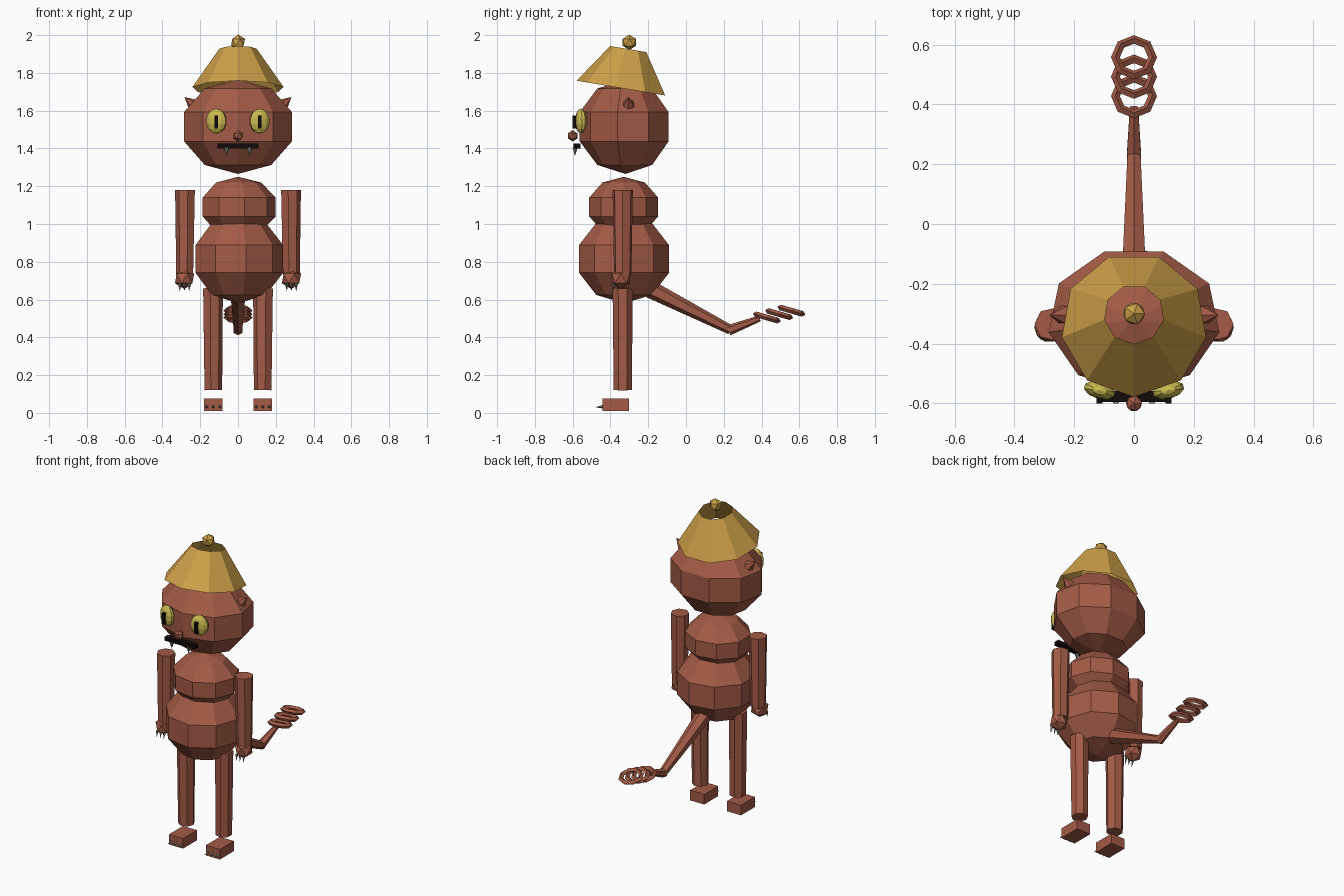
import bpy
import math
from mathutils import Vector, Matrix

if "Cube" in bpy.data.objects:
    bpy.data.objects.remove(bpy.data.objects["Cube"])


def material(name, rgb):
    m = bpy.data.materials.new(name)
    m.use_nodes = True
    color = (*rgb, 1)
    m.diffuse_color = color
    m.node_tree.nodes["Principled BSDF"].inputs["Base Color"].default_value = color
    return m


fur = material("red brown", (0.37, 0.105, 0.062))
gold = material("gold", (0.61, 0.35, 0.065))
yellow = material("eye yellow", (0.6, 0.5, 0.08))
black = material("black", (0.006, 0.003, 0.003))
claw_grey = material("claw grey", (0.2, 0.22, 0.2))


def finish(name, mat):
    ob = bpy.context.object
    ob.name = name
    ob.data.materials.clear()
    ob.data.materials.append(mat)
    return ob


def ball(name, mat, loc, size, segments=9, rings=5, turn=0):
    bpy.ops.mesh.primitive_uv_sphere_add(segments=segments, ring_count=rings, radius=1)
    ob = finish(name, mat)
    ob.data.transform(Matrix.Rotation(turn, 4, "Z"))
    ob.location, ob.scale = loc, size
    return ob


def knob(name, mat, loc, radius, detail=1):
    bpy.ops.mesh.primitive_ico_sphere_add(subdivisions=detail, radius=radius, location=loc)
    return finish(name, mat)


def taper(name, mat, start, end, r1, r2, sides=7, fill="NGON"):
    start, end = Vector(start), Vector(end)
    axis = end - start
    bpy.ops.mesh.primitive_cone_add(vertices=sides, radius1=r1, radius2=r2, depth=axis.length,
                                    end_fill_type=fill, location=(start + end) / 2)
    ob = finish(name, mat)
    ob.rotation_euler = axis.to_track_quat("Z", "Y").to_euler()
    return ob


def box(name, mat, loc, size):
    bpy.ops.mesh.primitive_cube_add(size=1, location=loc)
    ob = finish(name, mat)
    ob.scale = size
    return ob


# Head and two-part body
ball("head", fur, (0, -0.32, 1.515), (0.305, 0.255, 0.25), turn=math.pi)
ball("chest", fur, (0, -0.33, 1.09), (0.21, 0.195, 0.16), turn=-math.pi / 2)
ball("belly", fur, (0, -0.328, 0.815), (0.252, 0.255, 0.235), turn=-math.pi / 2)

# Tilted open hat with a bobble
hat = taper("hat", gold, (0, 0, -0.105), (0, 0, 0.105), 0.245, 0.1, 9, "NOTHING")
hat.data.transform(Matrix.Rotation(-math.pi, 4, "Z"))
hat.location = (0, -0.32, 1.822)
hat.rotation_euler = (math.radians(-9.5), 0, 0)
knob("hat_bobble", gold, (0, -0.3, 1.962), 0.041)

# Face
knob("nose", fur, (0, -0.6, 1.467), 0.03)
box("mouth", black, (0, -0.577, 1.413), (0.215, 0.036, 0.024))

# Paired parts
for side, s in (("left", 1), ("right", -1)):
    eye = ball(side + "_eye", yellow, (s * 0.115, -0.556, 1.545), (0.056, 0.03, 0.066), 10, 7)
    eye.rotation_euler.z = s * math.radians(15)
    box(side + "_pupil", black, (s * 0.115, -0.587, 1.54), (0.02, 0.026, 0.07))
    taper(side + "_fang", claw_grey, (s * 0.06, -0.588, 1.405), (s * 0.06, -0.588, 1.36),
          0.015, 0, 5)
    taper(side + "_ear", fur, (s * 0.235, -0.305, 1.63), (s * 0.283, -0.305, 1.672), 0.035, 0, 6)

    # Arm, hand and claws
    taper(side + "_arm", fur, (s * 0.278, -0.335, 1.18), (s * 0.28, -0.335, 0.73), 0.055, 0.047)
    knob(side + "_hand", fur, (s * 0.283, -0.345, 0.712), 0.057)
    for k in (-1, 0, 1):
        x = s * 0.283 + k * 0.025
        taper(side + "_hand_claw", claw_grey, (x, -0.38, 0.685), (x, -0.388, 0.645), 0.01, 0, 4)

    # Leg, foot and claws
    taper(side + "_leg", fur, (s * 0.135, -0.335, 0.66), (s * 0.133, -0.335, 0.12), 0.055, 0.049)
    box(side + "_foot", fur, (s * 0.131, -0.372, 0.043), (0.1, 0.142, 0.065))
    for k in (-1, 0, 1):
        x = s * 0.131 + k * 0.035
        taper(side + "_foot_claw", claw_grey, (x, -0.435, 0.033), (x, -0.478, 0.03), 0.011, 0, 4)

# Bent tail ending in three tilted rings
taper("tail_base", fur, (0, -0.19, 0.655), (0, 0.235, 0.44), 0.047, 0.025, 6)
taper("tail_end", fur, (0, 0.225, 0.437), (0, 0.39, 0.5), 0.028, 0.016, 6)
for i in range(3):
    bpy.ops.mesh.primitive_torus_add(major_segments=8, minor_segments=4, major_radius=0.062,
                                     minor_radius=0.015,
                                     location=(0, 0.428 + 0.065 * i, 0.505 + 0.018 * i),
                                     rotation=(math.radians(-16), 0, 0))
    finish("tail_ring", fur)
